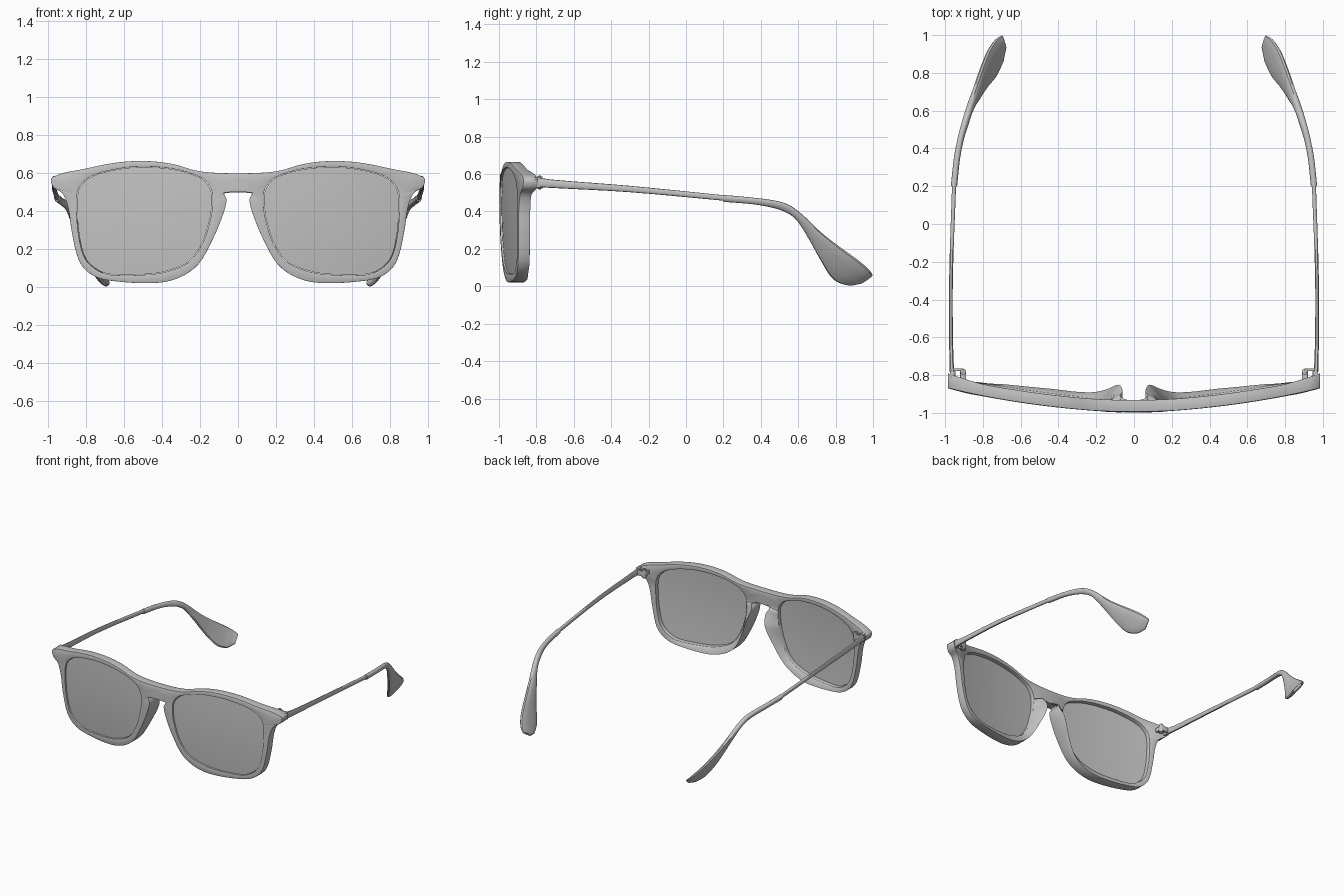
import bpy, bmesh, math
from mathutils import Vector

cube = bpy.data.objects.get("Cube")
if cube:
    bpy.data.objects.remove(cube, do_unlink=True)

grey = bpy.data.materials.new("plain grey")
grey.use_nodes = True
colour = (0.55, 0.55, 0.55, 1)
grey.diffuse_color = colour
bsdf = next(n for n in grey.node_tree.nodes if n.type == 'BSDF_PRINCIPLED')
bsdf.inputs["Base Color"].default_value = colour


def smooth_path(points, before, after, steps=4):
    """Hermite curve through the points, tangents scaled to segment length."""
    p = [Vector(q) for q in [before, *points, after]]
    out = []
    for i in range(1, len(p) - 2):
        a, b = p[i], p[i + 1]
        size = (b - a).length
        ta = (b - p[i - 1]).normalized() * size
        tb = (p[i + 2] - a).normalized() * size
        for s in range(steps):
            t = s / steps
            out.append(a * (2*t**3 - 3*t*t + 1) + ta * (t**3 - 2*t*t + t)
                       + b * (3*t*t - 2*t**3) + tb * (t**3 - t*t))
    out.append(p[-2].copy())
    return out


def finish(obj, bevel=0, angle=35):
    """Mirror to both sides, bevel, shade and colour."""
    obj.data.materials.append(grey)
    mirror = obj.modifiers.new("Mirror", 'MIRROR')
    mirror.merge_threshold = 0.0005
    if bevel:
        mod = obj.modifiers.new("Bevel", 'BEVEL')
        mod.width, mod.segments = bevel, 2
        mod.limit_method, mod.angle_limit = 'ANGLE', math.radians(45)
    bpy.ops.object.select_all(action='DESELECT')
    bpy.context.view_layer.objects.active = obj
    obj.select_set(True)
    bpy.ops.object.convert(target='MESH')
    bpy.ops.object.shade_smooth_by_angle(angle=math.radians(angle))


def new_object(name, bm):
    bmesh.ops.recalc_face_normals(bm, faces=bm.faces)
    mesh = bpy.data.meshes.new(name)
    bm.to_mesh(mesh)
    bm.free()
    obj = bpy.data.objects.new(name, mesh)
    bpy.context.collection.objects.link(obj)
    return obj


def loft(name, rings, wrap=False, bevel=0):
    """Skin equal closed rings; wrap joins last to first, otherwise cap."""
    bm = bmesh.new()
    rows = [[bm.verts.new(p) for p in r] for r in rings]
    n = len(rows[0])
    for k in range(len(rows) - (not wrap)):
        a, b = rows[k], rows[(k + 1) % len(rows)]
        for i in range(n):
            j = (i + 1) % n
            quad = (a[i], a[j], b[j], b[i])
            if any(abs(v.co.x) > 1e-4 for v in quad):   # leave the mirror seam open
                bm.faces.new(quad)
    if not wrap:
        bm.faces.new(rows[0])
        bm.faces.new(rows[-1])
    finish(new_object(name, bm), bevel)


def front_y(x, z):
    """Wrap of the front face."""
    return -0.998 + 0.13 * x * x + 0.12 * (z - 0.42) ** 2


# Rim outline (x, z, extra depth behind) from under the bridge, round to its top
outer_keys = [
    (0, .50, 0), (.072, .50, .02), (.06, .46, .05), (.08, .38, .085), (.134, .25, .06),
    (.21, .12, .03), (.31, .05, .02), (.44, .022, .02), (.675, .035, .01), (.77, .065, 0),
    (.835, .135, 0), (.875, .29, 0), (.895, .42, 0), (.925, .495, 0), (.975, .53, .015),
    (.978, .58, .015), (.80, .625, 0), (.65, .655, 0), (.50, .665, 0), (.35, .65, 0),
    (.20, .61, 0), (0, .60, 0)]
# Lens outline, one point for each rim point
inner_keys = [
    (.137, .50), (.135, .465), (.135, .43), (.145, .36), (.185, .235), (.255, .135),
    (.36, .087), (.46, .068), (.65, .064), (.73, .083), (.805, .15), (.84, .28),
    (.85, .41), (.85, .46), (.845, .50), (.83, .535), (.78, .58), (.675, .615),
    (.52, .635), (.335, .622), (.20, .58), (.155, .54)]

STEPS = 4
outer = smooth_path(outer_keys, (-.072, .50, 0), (-.2, .61, 0), STEPS)
outer += [outer[-1].lerp(outer[0], s / STEPS) for s in range(1, STEPS)]
inner_keys = [(x, z, 0) for x, z in inner_keys]
inner = smooth_path(inner_keys + inner_keys[:1], inner_keys[-1], inner_keys[1], STEPS)[:-1]
for p in outer:
    p.x = max(p.x, 0)

# Frame front: a rim of four edges, with nose pads flaring backwards
DEPTH = 0.062


def rim_ring(loop, depth):
    return [(x, front_y(x, z) + depth + (e if depth else 0), z) for x, z, e in loop]


loft("frame_front", [rim_ring(outer, DEPTH), rim_ring(outer, 0),
                     rim_ring(inner, 0), rim_ring(inner, DEPTH)], wrap=True, bevel=0.007)


# Lenses: thin curved shells
def lens_ring(scale, depth):
    cx, cz = 0.5, 0.36
    pts = [(cx + (p.x - cx) * scale, cz + (p.y - cz) * scale) for p in inner]
    return [(x, front_y(x, z) + depth, z) for x, z in pts]


loft("lenses", [lens_ring(s, .010) for s in (.05, .3, .55, .8, .992)]
     + [lens_ring(s, .034) for s in (.992, .8, .55, .3, .05)])


# Temples: oval sections given as top y, z, bottom y, z, x and half width
def temple(name, sections, lean=0, sides=14):
    tops = [(s[0], s[1], s[4]) for s in sections]
    bottoms = [(s[2], s[3], s[5]) for s in sections]
    tp = smooth_path(tops, tops[0], tops[-1])
    bt = smooth_path(bottoms, bottoms[0], bottoms[-1])
    mids, halves = [], []
    for t, b in zip(tp, bt):
        half = Vector((0, t.x - b.x, t.y - b.y)) / 2
        half.x = lean * half.length
        halves.append(half)
        mids.append(Vector((t.z, (t.x + b.x) / 2, (t.y + b.y) / 2)))
    rings = []
    for i, (m, h) in enumerate(zip(mids, halves)):
        along = mids[min(i + 1, len(mids) - 1)] - mids[max(i - 1, 0)]
        side = along.cross(h).normalized() * bt[i].z
        ring = []
        for k in range(sides):
            a = 2 * math.pi * k / sides
            c, s = math.cos(a), math.sin(a)
            ring.append(m + h * math.copysign(abs(c) ** .8, c)
                        + side * math.copysign(abs(s) ** .8, s))
        rings.append(ring)
    loft(name, rings)


temple("temple_arms", [
    (-.80, .582, -.80, .530, .962, .013), (-.70, .569, -.70, .525, .967, .011),
    (-.30, .537, -.30, .503, .969, .010), (.22, .485, .22, .456, .952, .011)])
temple("temple_tips", [
    (.20, .488, .20, .452, .953, .016), (.35, .474, .35, .440, .937, .016),
    (.47, .458, .45, .424, .915, .016), (.55, .434, .52, .403, .893, .017),
    (.62, .383, .585, .362, .872, .018), (.72, .290, .655, .255, .835, .018),
    (.82, .212, .725, .130, .795, .018), (.92, .140, .785, .040, .750, .017),
    (.98, .088, .86, .006, .712, .014), (.998, .060, .93, .014, .688, .008)], lean=.25)

# Hinges: a barrel, an arm leaf and a frame block
bm = bmesh.new()
for z, height, radius in ((.555, .062, .016), (.555, .075, .008)):
    ret = bmesh.ops.create_cone(bm, cap_ends=True, segments=16, radius1=radius,
                                radius2=radius, depth=height)
    bmesh.ops.translate(bm, verts=ret["verts"], vec=(.905, -.782, z))
for centre, size in (((.935, -.772, .555), (.06, .014, .04)),
                     ((.905, -.81, .555), (.03, .06, .03)),
                     ((.960, -.795, .556), (.028, .03, .058))):
    ret = bmesh.ops.create_cube(bm, size=1)
    bmesh.ops.scale(bm, verts=ret["verts"], vec=size)
    bmesh.ops.translate(bm, verts=ret["verts"], vec=centre)
finish(new_object("hinges", bm), bevel=0.002)
